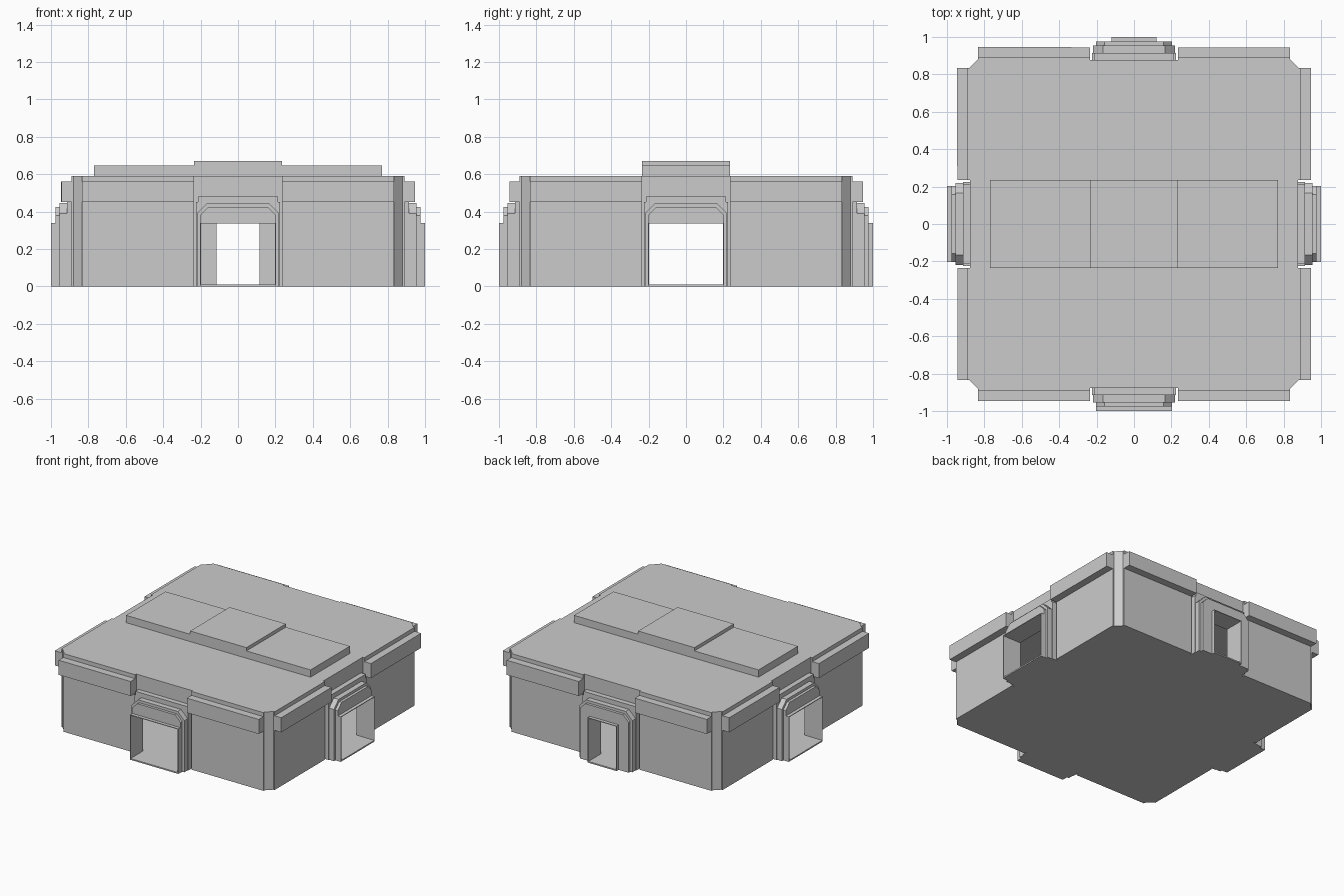
import bpy, bmesh
from math import pi
from mathutils import Matrix, Vector

old = bpy.data.objects.get("Cube")
if old:
    bpy.data.objects.remove(old, do_unlink=True)

grey = bpy.data.materials.new("plain_grey")
grey.use_nodes = True
grey.diffuse_color = (0.6, 0.6, 0.6, 1)
grey.node_tree.nodes["Principled BSDF"].inputs["Base Color"].default_value = (0.6, 0.6, 0.6, 1)


def prism(name, points, offset, turn=0):
    """Extrude a flat outline of 3D points along an offset, turned about z."""
    bm = bmesh.new()
    face = bm.faces.new([bm.verts.new(p) for p in points])
    grown = bmesh.ops.extrude_face_region(bm, geom=[face])["geom"]
    moved = [v for v in grown if isinstance(v, bmesh.types.BMVert)]
    bmesh.ops.translate(bm, verts=moved, vec=Vector(offset))
    bmesh.ops.recalc_face_normals(bm, faces=bm.faces)
    bmesh.ops.transform(bm, matrix=Matrix.Rotation(turn, 4, "Z"), verts=bm.verts)
    mesh = bpy.data.meshes.new(name)
    bm.to_mesh(mesh)
    bm.free()
    mesh.materials.append(grey)
    obj = bpy.data.objects.new(name, mesh)
    bpy.context.collection.objects.link(obj)
    return obj


def block(name, x, y, z, turn=0):
    """Box given by its ranges along each axis."""
    corners = [(x[0], y[0], z[0]), (x[1], y[0], z[0]), (x[1], y[1], z[0]), (x[0], y[1], z[0])]
    return prism(name, corners, (0, 0, z[1] - z[0]), turn)


def arch(name, inner, outer, top, chamfer, near, far, turn):
    """Doorway frame with cut upper corners, standing from depth near to far."""
    half = [(inner, DOOR_TOP), (inner, 0), (outer, 0), (outer, top - chamfer)]
    half.append((outer - chamfer, top)) if chamfer else None
    if not chamfer:
        half[-1] = (outer, top)
    outline = half + [(-x, z) for x, z in reversed(half)]
    return prism(name, [(x, -near, z) for x, z in outline], (0, near - far, 0), turn)


ROOF, DOOR_TOP = 0.59, 0.335
BAY, EDGE = 0.235, 0.835          # half width of door bay, start of corner
WALL, RECESS, INSIDE = 0.89, 0.877, 0.85

# Floor and roof slabs share one outline: recessed bays and cut corners
side = [(-EDGE, -0.88), (-EDGE, -WALL), (-BAY, -WALL), (-BAY, -RECESS)]
side += [(-x, y) for x, y in reversed(side)]
plan = [Matrix.Rotation(i * pi / 2, 3, "Z") @ Vector((x, y, 0))
        for i in range(4) for x, y in side]
prism("floor", plan, (0, 0, 0.01))
prism("roof", [p + Vector((0, 0, ROOF - 0.02)) for p in plan], (0, 0, 0.02))

# Raised roof plates
for x0, x1, label in ((-0.77, -BAY, "right"), (BAY, 0.77, "left")):
    block("roof_plate_" + label, (x0, x1), (-BAY, BAY), (ROOF, 0.645))
block("roof_plate_center", (-BAY, BAY), (-BAY, BAY), (ROOF, 0.67))

# Four sides; the back doorway is narrower
for i, (label, door) in enumerate((("front", 0.197), ("left", 0.197),
                                   ("back", 0.115), ("right", 0.197))):
    turn = i * pi / 2
    for s, end in ((-1, "a"), (1, "b")):
        span = sorted((s * BAY, s * EDGE))
        block(f"{label}_wall_{end}", span, (-WALL, -INSIDE), (0.01, ROOF - 0.02), turn)
        block(f"{label}_overhang_{end}", span, (-0.945, -WALL), (0.45, 0.56), turn)

    # Corner pillar
    pillar = [(EDGE, -0.88), (0.88, -EDGE), (INSIDE, -EDGE + 0.01), (EDGE - 0.01, -INSIDE)]
    prism(f"{label}_corner", [(x, y, 0.01) for x, y in pillar], (0, 0, ROOF - 0.03), turn)

    # Recessed bay wall and stepped doorway
    arch(f"{label}_bay_wall", door, BAY, ROOF - 0.02, 0, INSIDE, RECESS, turn)
    arch(f"{label}_door_surround", door, 0.225, 0.45, 0, RECESS, 0.915, turn)
    block(f"{label}_door_lintel", (-0.215, 0.215), (-0.915, -RECESS), (0.45, 0.48), turn)
    arch(f"{label}_door_outer_frame", door, 0.22, 0.445, 0.055, 0.915, 0.955, turn)
    arch(f"{label}_door_inner_frame", door, 0.203, 0.425, 0.045, 0.955, 0.975, turn)
    arch(f"{label}_door_sleeve", door, door + 0.005, DOOR_TOP + 0.005, 0, 0.975, 1.0, turn)
    block(f"{label}_door_sill", (-door, door), (-1.0, -RECESS), (0, 0.01), turn)
